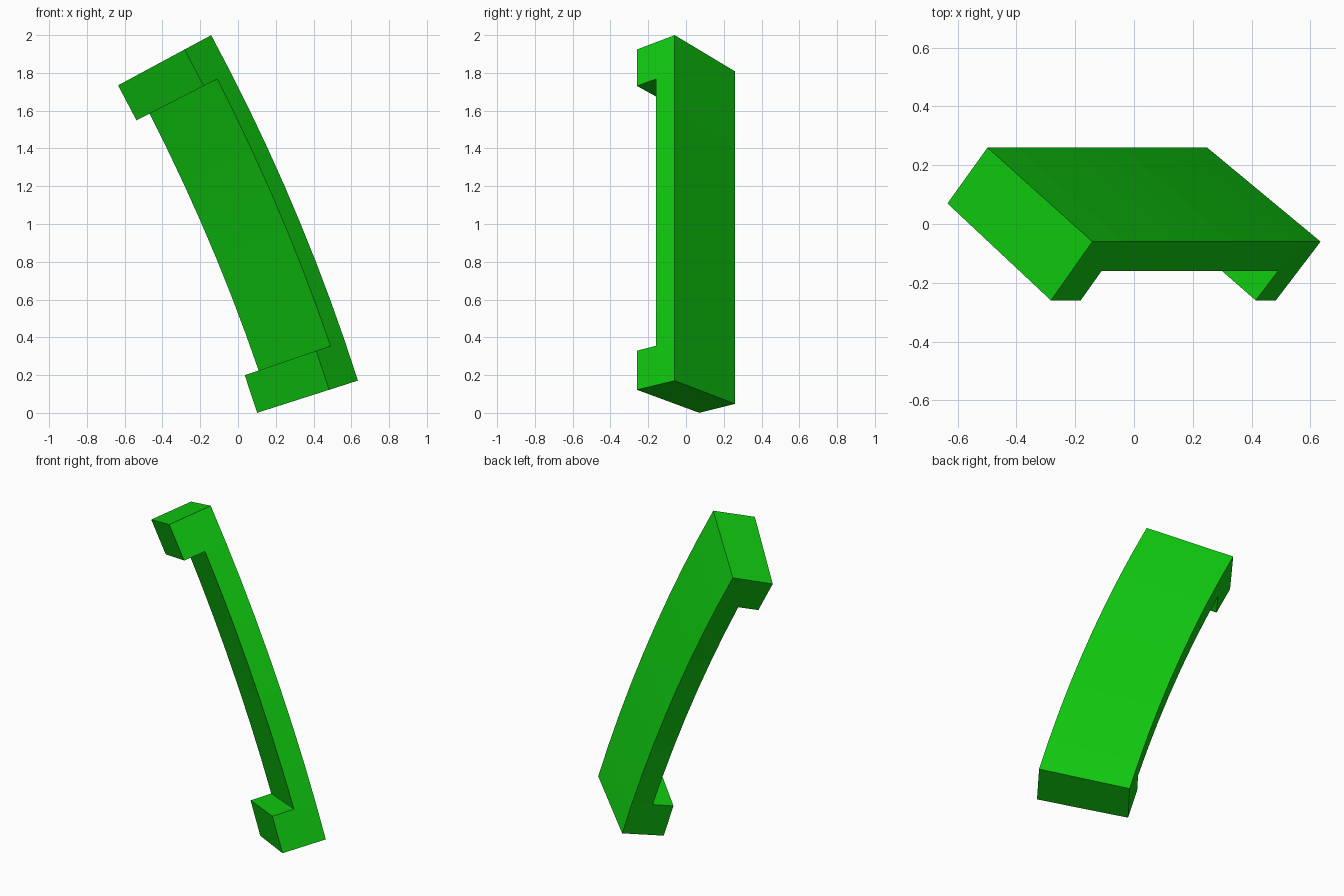
import bpy, bmesh, math
from mathutils import Vector

if "Cube" in bpy.data.objects:
    bpy.data.objects.remove(bpy.data.objects["Cube"], do_unlink=True)

# Arc that the bar follows, in the x-z plane
RADIUS = 10.755
START, END = math.radians(17.72), math.radians(28.32)
SEGMENTS = 9
CENTRE = Vector((0.635 - RADIUS * math.cos(START), 0, 0.171 - RADIUS * math.sin(START)))

# Cross-section corners: (depth inward from the outer edge, y)
BAR = [(0.08, -0.16), (0.0, -0.06), (0.405, 0.26), (0.4825, 0.165)]
LUG = [(0.16, -0.26), (0.56, 0.07)]


def ring(bm, section, i):
    """Add the section's vertices at step i along the arc."""
    a = START + (END - START) * i / SEGMENTS
    out = Vector((math.cos(a), 0, math.sin(a)))
    return [bm.verts.new(CENTRE + out * (RADIUS - d) + Vector((0, y, 0))) for d, y in section]


def green():
    mat = bpy.data.materials.new("green")
    colour = (0.005, 0.60, 0.005, 1)
    mat.diffuse_color = colour
    mat.use_nodes = True
    mat.node_tree.nodes["Principled BSDF"].inputs["Base Color"].default_value = colour
    return mat


bm = bmesh.new()

# Curved bar with capped ends; the inner face of the end segments is left open for the lugs
rings = [ring(bm, BAR, i) for i in range(SEGMENTS + 1)]
lug_steps = (0, SEGMENTS - 1)
for i in range(SEGMENTS):
    lo, hi = rings[i], rings[i + 1]
    for k in range(4):
        if k == 3 and i in lug_steps:
            continue
        n = (k + 1) % 4
        bm.faces.new((lo[k], lo[n], hi[n], hi[k]))
bm.faces.new(rings[0])
bm.faces.new(rings[-1])

# Square lugs standing out from the inner face at both ends
for i in lug_steps:
    base = [rings[i][0], rings[i][3], rings[i + 1][3], rings[i + 1][0]]
    a, b = ring(bm, LUG, i), ring(bm, LUG, i + 1)
    top = [a[0], a[1], b[1], b[0]]
    bm.faces.new(top)
    for k in range(4):
        n = (k + 1) % 4
        bm.faces.new((base[k], base[n], top[n], top[k]))

bmesh.ops.recalc_face_normals(bm, faces=bm.faces)
mesh = bpy.data.meshes.new("curved_handle")
bm.to_mesh(mesh)
bm.free()
mesh.materials.append(green())
handle = bpy.data.objects.new("curved_handle", mesh)
bpy.context.collection.objects.link(handle)
